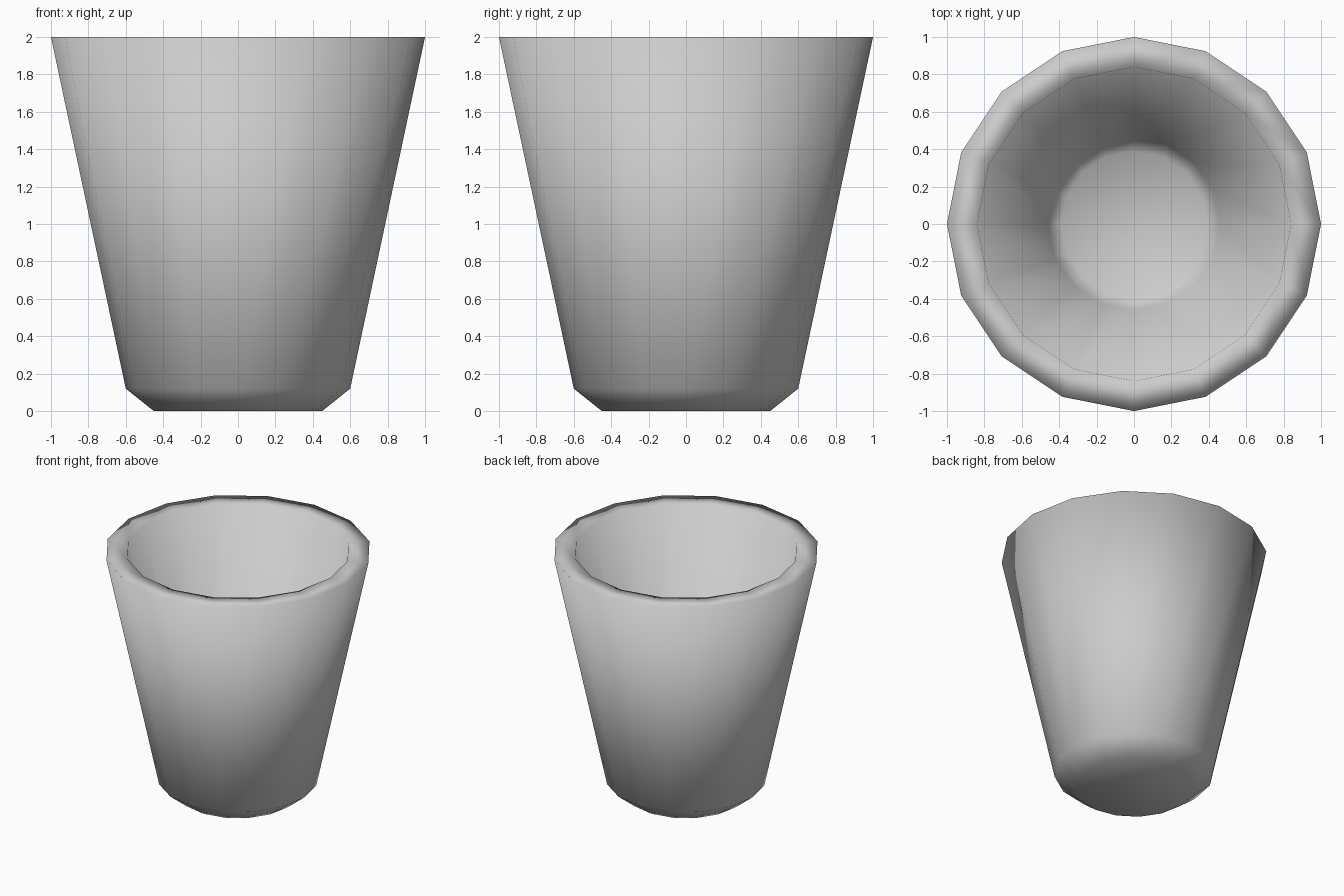
import bpy, bmesh
from math import cos, sin, tau

if "Cube" in bpy.data.objects:
    bpy.data.objects.remove(bpy.data.objects["Cube"])

SIDES = 16

# Profile (radius, height): outer base, chamfer, rim, inner wall, inner floor
profile = [(0.45, 0.0), (0.6, 0.12), (1.0, 2.0),
           (0.84, 2.0), (0.46, 0.21), (0.39, 0.15)]

bm = bmesh.new()
rings = [[bm.verts.new((r * cos(tau * i / SIDES), r * sin(tau * i / SIDES), z))
          for i in range(SIDES)] for r, z in profile]

# Walls and rim
for a, b in zip(rings, rings[1:]):
    for i in range(SIDES):
        j = (i + 1) % SIDES
        bm.faces.new((a[i], a[j], b[j], b[i]))

# Underside and inner floor
bm.faces.new(rings[0][::-1])
bm.faces.new(rings[-1])

for f in bm.faces:
    f.smooth = True
bmesh.ops.recalc_face_normals(bm, faces=bm.faces)

mesh = bpy.data.meshes.new("cup")
bm.to_mesh(mesh)
bm.free()
bpy.context.collection.objects.link(bpy.data.objects.new("cup", mesh))
